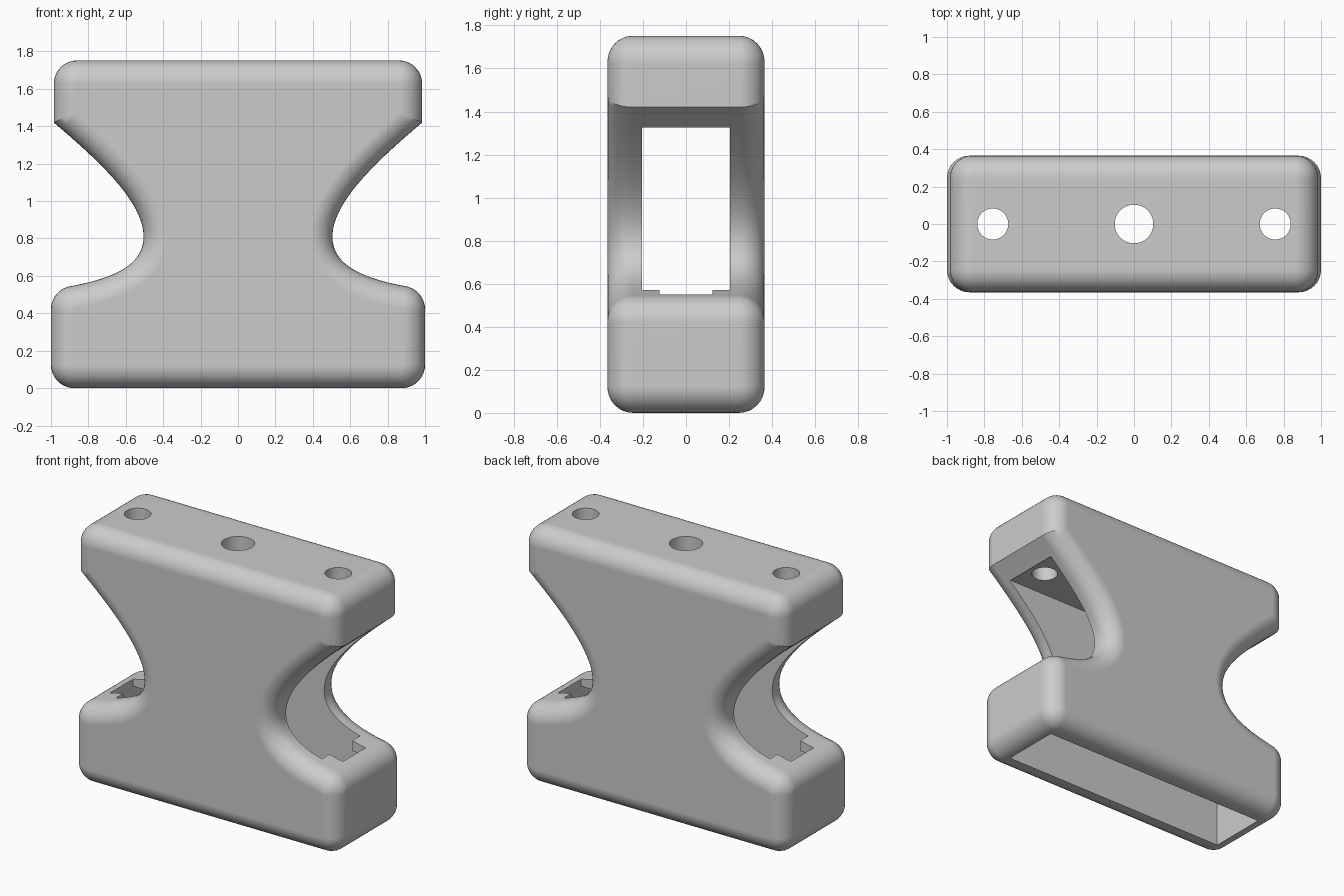
import bpy, bmesh, math
from mathutils import Vector

cube = bpy.data.objects.get("Cube")
if cube:
    bpy.data.objects.remove(cube, do_unlink=True)

DEPTH = 0.365     # half thickness in y
FILLET = 0.12     # rounding of the rims
WALL_Y = 0.205    # half width of the hollow
WALL_X = 0.875    # half length of the hollow

grey = bpy.data.materials.new("light grey")
grey.use_nodes = True
colour = (0.6, 0.6, 0.6, 1)
grey.diffuse_color = colour
grey.node_tree.nodes["Principled BSDF"].inputs["Base Color"].default_value = colour


def rounded(a, corner, b, r, n=10):
    """Arc of radius r replacing a corner between points a and b."""
    a, c, b = Vector(a), Vector(corner), Vector(b)
    u, v = (a - c).normalized(), (b - c).normalized()
    half = u.angle(v) / 2
    centre = c + (u + v).normalized() * (r / math.sin(half))
    start = (c + u * (r / math.tan(half)) - centre).normalized()
    end = (c + v * (r / math.tan(half)) - centre).normalized()
    return [centre + start.slerp(end, i / n).normalized() * r for i in range(n + 1)]


def bezier(p, n=18):
    p = [Vector(q) for q in p]
    out = []
    for i in range(n + 1):
        t = i / n
        s = 1 - t
        out.append(p[0] * s**3 + p[1] * 3 * s * s * t + p[2] * 3 * s * t * t + p[3] * t**3)
    return out


def inset(loop, d):
    """Offset a counter-clockwise loop inwards with mitred corners."""
    out = []
    for i, p in enumerate(loop):
        e1 = (p - loop[i - 1]).normalized()
        e2 = (loop[(i + 1) % len(loop)] - p).normalized()
        n1, n2 = Vector((-e1.y, e1.x)), Vector((-e2.y, e2.x))
        out.append(p + (n1 + n2) * (d / (1 + n1.dot(n2))))
    return out


# Waisted outline: one side, then mirrored
side = rounded((0, 0), (1, 0), (1, 0.5), 0.125)
side += rounded((1, 0), (1, 0.525), (0.88, 0.548), 0.125)
side += bezier([(0.88, 0.548), (0.66, 0.59), (0.505, 0.66), (0.505, 0.81)])
side += bezier([(0.505, 0.81), (0.505, 0.98), (0.70, 1.18), (0.985, 1.42)])[1:]
side += rounded((0.985, 1.42), (0.985, 1.752), (0, 1.752), 0.125)
outline = side + [Vector((-p.x, p.y)) for p in reversed(side)]

# Body: stacked outlines give the filleted rims
bm = bmesh.new()
STEPS = 8
angles = [math.pi / 2 * i / STEPS for i in range(STEPS + 1)]
levels = [(FILLET * (1 - math.cos(a)), DEPTH - FILLET + FILLET * math.sin(a)) for a in angles]
levels = [(d, -y) for d, y in reversed(levels)] + levels
rings = []
for d, y in levels:
    rings.append([bm.verts.new((p.x, y, p.y)) for p in inset(outline, d)])
for r1, r2 in zip(rings, rings[1:]):
    for i in range(len(r1)):
        j = (i + 1) % len(r1)
        bm.faces.new((r1[i], r1[j], r2[j], r2[i]))
bm.faces.new(rings[0])
bm.faces.new(rings[-1])
bmesh.ops.recalc_face_normals(bm, faces=bm.faces)
mesh = bpy.data.meshes.new("body")
bm.to_mesh(mesh)
bm.free()
body = bpy.data.objects.new("body", mesh)
bpy.context.collection.objects.link(body)
body.data.materials.append(grey)


def cut(cutter):
    """Subtract a cutter from the body and discard it."""
    cutter.hide_render = True
    bpy.context.view_layer.objects.active = body
    mod = body.modifiers.new("cut", "BOOLEAN")
    mod.operation = "DIFFERENCE"
    mod.solver = "EXACT"
    mod.object = cutter
    bpy.ops.object.modifier_apply(modifier=mod.name)
    bpy.data.objects.remove(cutter, do_unlink=True)


def cut_box(half_x, half_y, z0, z1):
    bpy.ops.mesh.primitive_cube_add(size=2, location=(0, 0, (z0 + z1) / 2))
    box = bpy.context.object
    box.scale = (half_x, half_y, (z1 - z0) / 2)
    bpy.ops.object.transform_apply(location=False, rotation=False)
    cut(box)


# Hollow, leaving small tabs at the corners of the lower side openings
cut_box(WALL_X, WALL_Y, -0.1, 0.5)
cut_box(0.775, WALL_Y, 0.4, 1.33)
cut_box(WALL_X, 0.122, 0.45, 0.8)
cut_box(WALL_X, WALL_Y, 0.7, 1.33)

# Holes through the top
for x, r in ((-0.755, 0.083), (0, 0.103), (0.755, 0.083)):
    bpy.ops.mesh.primitive_cylinder_add(vertices=48, radius=r, depth=0.7, location=(x, 0, 1.55))
    cut(bpy.context.object)

# Smooth rounded surfaces, sharp cut edges
bpy.ops.object.select_all(action="DESELECT")
body.select_set(True)
bpy.context.view_layer.objects.active = body
bpy.ops.object.shade_smooth_by_angle(angle=math.radians(30))
weighted = body.modifiers.new("even shading", "WEIGHTED_NORMAL")
weighted.keep_sharp = True
